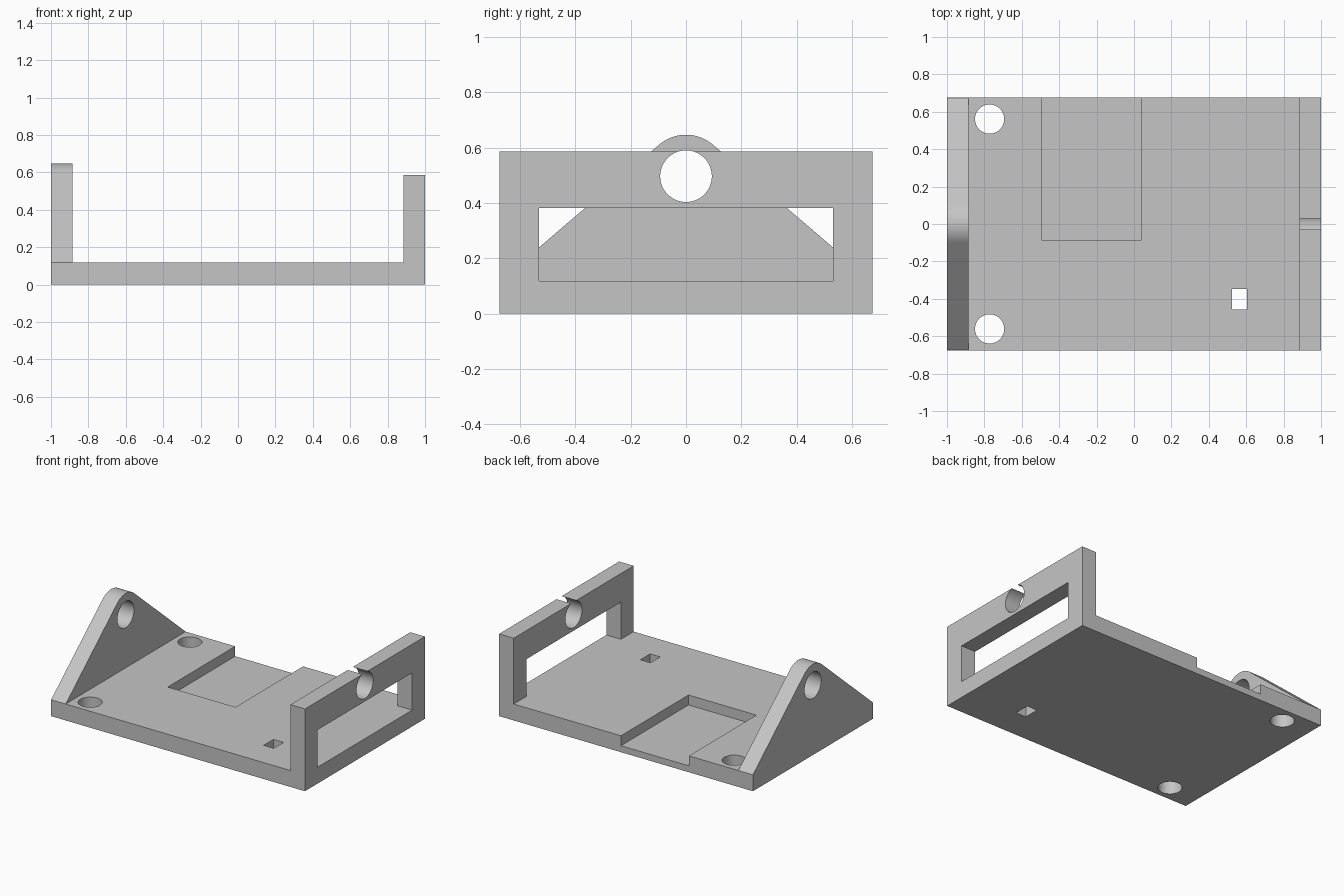
import bpy
import bmesh
from math import asin, atan2, cos, hypot, pi, sin
from mathutils import Vector

if "Cube" in bpy.data.objects:
    bpy.data.objects.remove(bpy.data.objects["Cube"], do_unlink=True)

# Main dimensions
HALF_Y = 0.675
FLOOR = 0.117
WALL_IN = 0.885
WALL_TOP = 0.586
BORE_Z = 0.497
BORE_R = 0.0935
BOSS_R = 0.15

gray = bpy.data.materials.new("plain gray")
gray.use_nodes = True
color = (0.56, 0.56, 0.56, 1)
gray.diffuse_color = color
gray.node_tree.nodes["Principled BSDF"].inputs["Base Color"].default_value = color


def prism(name, points, along):
    """Solid made by sweeping a flat outline along a vector."""
    bm = bmesh.new()
    face = bm.faces.new([bm.verts.new(p) for p in points])
    swept = bmesh.ops.extrude_face_region(bm, geom=[face])
    verts = [v for v in swept["geom"] if isinstance(v, bmesh.types.BMVert)]
    bmesh.ops.translate(bm, verts=verts, vec=Vector(along))
    bmesh.ops.recalc_face_normals(bm, faces=bm.faces)
    mesh = bpy.data.meshes.new(name)
    bm.to_mesh(mesh)
    bm.free()
    mesh.materials.append(gray)
    obj = bpy.data.objects.new(name, mesh)
    bpy.context.collection.objects.link(obj)
    return obj


def box(name, x0, x1, y0, y1, z0, z1):
    outline = [(x0, y0, z0), (x1, y0, z0), (x1, y1, z0), (x0, y1, z0)]
    return prism(name, outline, (0, 0, z1 - z0))


def circle(radius, count=64):
    turns = [2 * pi * i / count for i in range(count)]
    return [(radius * cos(a), radius * sin(a)) for a in turns]


def cut(obj, cutters):
    """Subtract the cutters one by one, then discard them."""
    for cutter in cutters:
        cutter.hide_render = True
        mod = obj.modifiers.new("cut", 'BOOLEAN')
        mod.operation = 'DIFFERENCE'
        mod.solver = 'EXACT'
        mod.object = cutter
        bpy.context.view_layer.objects.active = obj
        bpy.ops.object.modifier_apply(modifier=mod.name)
        bpy.data.objects.remove(cutter, do_unlink=True)


def bore(x0, x1):
    ring = [(x0, y, BORE_Z + z) for y, z in circle(BORE_R)]
    return prism("bore_cutter", ring, (x1 - x0, 0, 0))


# Base plate and end wall in one piece
profile = [(-1, 0), (1, 0), (1, WALL_TOP), (WALL_IN, WALL_TOP),
           (WALL_IN, FLOOR), (-1, FLOOR)]
frame = prism("base_and_end_wall", [(x, -HALF_Y, z) for x, z in profile],
              (0, 2 * HALF_Y, 0))

# Window, shaft bore, pocket open to the back, slot and screw holes
cutters = [
    box("window_cutter", 0.8, 1.1, -0.532, 0.532, FLOOR, 0.382),
    bore(0.8, 1.1),
    box("pocket_cutter", -0.495, 0.04, -0.085, 0.8, 0.046, 0.2),
    box("slot_cutter", 0.523, 0.603, -0.458, -0.348, -0.1, 0.2),
]
for side in (-1, 1):
    ring = [(-0.772 + x, side * 0.561 + y, -0.1) for x, y in circle(0.078)]
    cutters.append(prism("screw_hole_cutter", ring, (0, 0, 0.3)))
cut(frame, cutters)

# Triangular support: straight flanks tangent to a round boss
rise = BORE_Z - FLOOR
flank = atan2(rise, HALF_Y) + asin(BOSS_R / hypot(HALF_Y, rise))
start, steps = pi / 2 - flank, 32
arc = [start + 2 * flank * i / steps for i in range(steps + 1)]
outline = [(-HALF_Y, FLOOR), (HALF_Y, FLOOR)]
outline += [(BOSS_R * cos(a), BORE_Z + BOSS_R * sin(a)) for a in arc]
support = prism("triangular_support", [(-1, y, z) for y, z in outline],
                (1 - WALL_IN, 0, 0))
cut(support, [bore(-1.1, -0.8)])

# Smooth round surfaces, keep the corners sharp
bpy.ops.object.select_all(action='DESELECT')
for obj in (frame, support):
    obj.select_set(True)
    bpy.context.view_layer.objects.active = obj
bpy.ops.object.shade_smooth_by_angle(angle=pi / 6)
